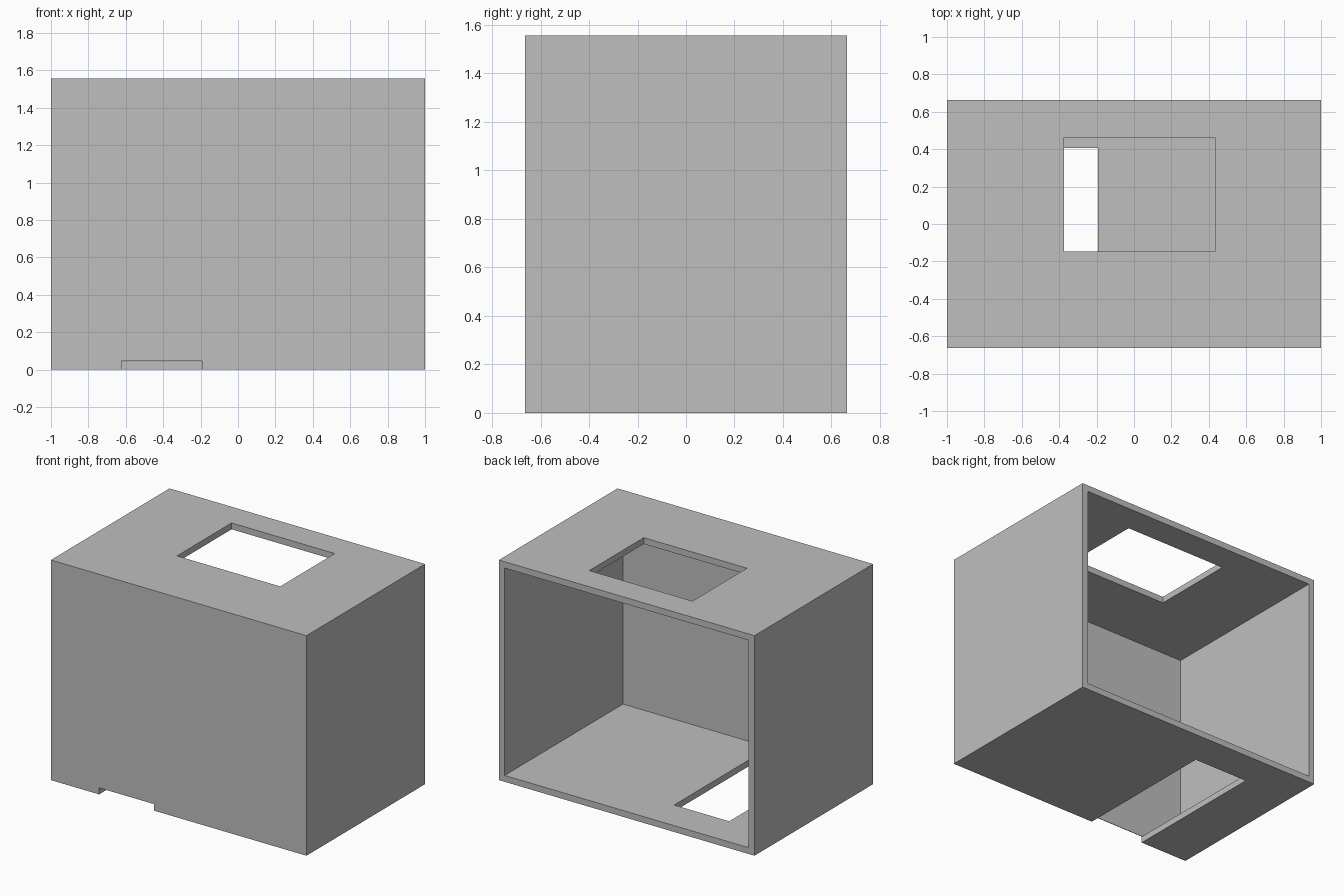
import bpy

if "Cube" in bpy.data.objects:
    bpy.data.objects.remove(bpy.data.objects["Cube"], do_unlink=True)

W, D, H = 1.0, 0.663, 1.557   # half width, half depth, height
T = 0.045                     # wall, floor and roof thickness
FRONT = 0.004                 # thin front sheet

grey = bpy.data.materials.new("plain grey")
grey.use_nodes = True
grey.diffuse_color = (0.52, 0.52, 0.52, 1)
grey.node_tree.nodes["Principled BSDF"].inputs["Base Color"].default_value = grey.diffuse_color


def box(name, x, y, z):
    """Axis-aligned box from (min, max) ranges."""
    bpy.ops.mesh.primitive_cube_add(size=1)
    ob = bpy.context.object
    ob.name = name
    for v in ob.data.vertices:
        v.co = [r[0] if c < 0 else r[1] for c, r in zip(v.co, (x, y, z))]
    ob.data.materials.append(grey)
    return ob


# Outer shell
case = box("open_back_case", (-W, W), (-D, D), (0, H))

cutters = [
    # Interior, open at the back
    box("interior_cutter", (-W + T, W - T), (-D + FRONT, D + 0.2), (T, H - T)),
    # Rectangular opening in the roof
    box("roof_opening_cutter", (-0.374, 0.434), (-0.148, 0.462), (H - 0.2, H + 0.2)),
    # Floor slot that runs out through the front
    box("floor_slot_cutter", (-0.623, -0.192), (-D - 0.2, 0.407), (-0.2, T + 0.001)),
]

for cutter in cutters:
    cutter.hide_render = True
    mod = case.modifiers.new(cutter.name, "BOOLEAN")
    mod.operation = "DIFFERENCE"
    mod.solver = "EXACT"
    mod.object = cutter

# Apply the cuts and discard the cutters
bpy.context.view_layer.objects.active = case
for mod in list(case.modifiers):
    bpy.ops.object.modifier_apply(modifier=mod.name)
for cutter in cutters:
    bpy.data.objects.remove(cutter, do_unlink=True)
